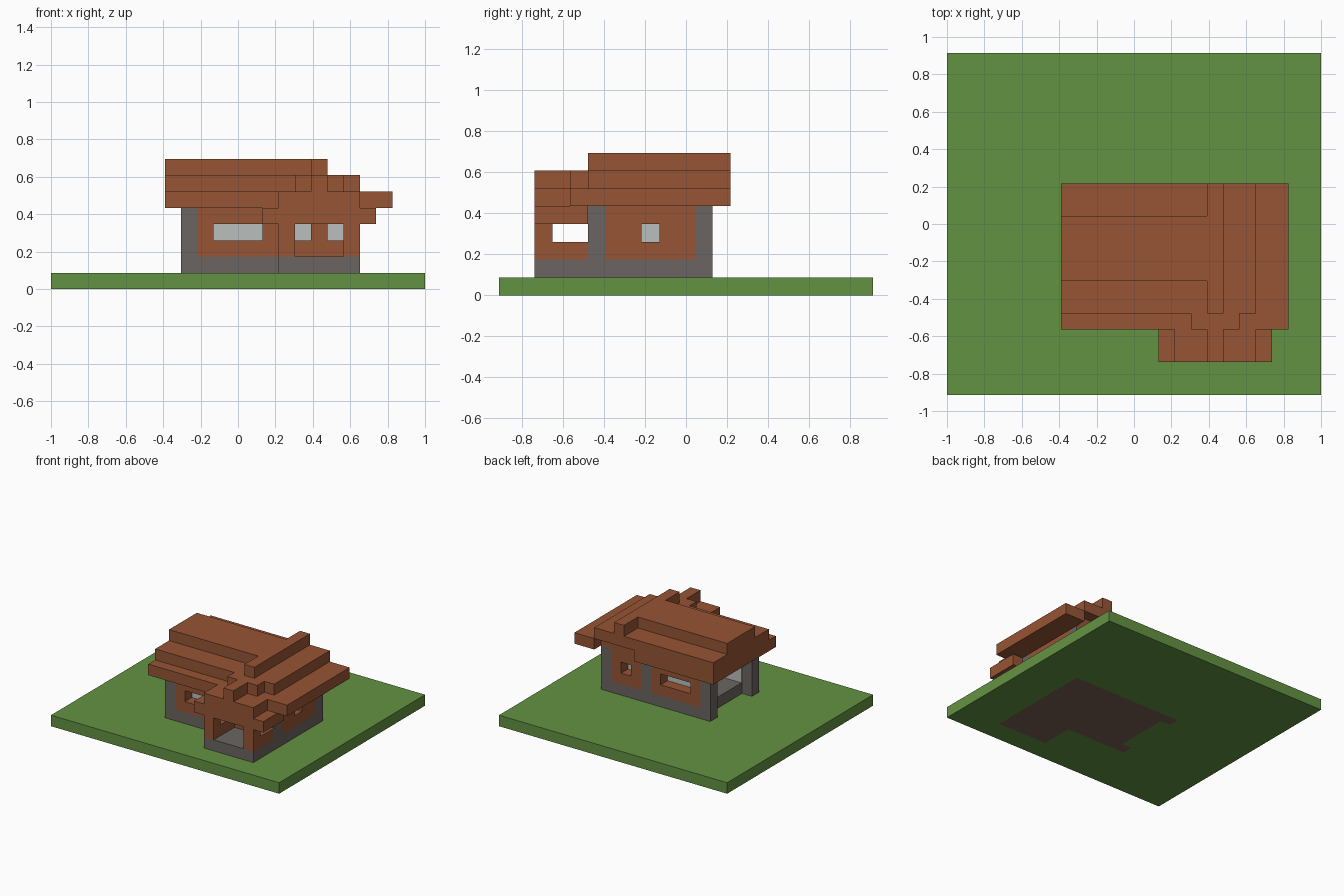
import bpy
import bmesh
from mathutils import Vector

if "Cube" in bpy.data.objects:
    bpy.data.objects.remove(bpy.data.objects["Cube"], do_unlink=True)

NX, NY = 23, 21      # plot size in cells
U = 2 / NX           # one cell


def material(name, color):
    m = bpy.data.materials.new(name)
    m.use_nodes = True
    m.diffuse_color = (*color, 1)
    m.node_tree.nodes["Principled BSDF"].inputs["Base Color"].default_value = (*color, 1)
    return m


GREEN = material("grass_green", (0.127, 0.287, 0.055))
BROWN = material("clay_brown", (0.305, 0.09, 0.035))
GREY = material("stone_grey", (0.147, 0.130, 0.122))
PALE = material("pale_pane", (0.49, 0.52, 0.515))
EARTH = material("earth_brown", (0.19, 0.115, 0.085))


def block(x0, x1, y0, y1, z0, z1):
    return {(x, y, z) for x in range(x0, x1) for y in range(y0, y1) for z in range(z0, z1)}


def place(p):
    return Vector(((p[0] - NX / 2) * U, (p[1] - NY / 2) * U, p[2] * U))


def build(name, cells, mat, solid):
    """Skin a set of cells, leaving out faces shared with other solid cells."""
    bm = bmesh.new()
    corners = {}

    def vert(p):
        if p not in corners:
            corners[p] = bm.verts.new(place(p))
        return corners[p]

    for c in sorted(cells):
        for axis in range(3):
            for side in (0, 1):
                n = list(c)
                n[axis] += 2 * side - 1
                if tuple(n) in solid:
                    continue
                a, b = (axis + 1) % 3, (axis + 2) % 3
                ring = []
                for da, db in ((0, 0), (1, 0), (1, 1), (0, 1)):
                    p = list(c)
                    p[axis] += side
                    p[a] += da
                    p[b] += db
                    ring.append(vert(tuple(p)))
                bm.faces.new(ring if side else ring[::-1])
    bmesh.ops.dissolve_limit(bm, angle_limit=0.01, verts=bm.verts, edges=bm.edges)
    bmesh.ops.triangulate(bm, faces=[f for f in bm.faces if len(f.verts) > 4])
    finish(name, bm, mat)


def finish(name, bm, mat):
    mesh = bpy.data.meshes.new(name)
    bm.to_mesh(mesh)
    bm.free()
    mesh.materials.append(mat)
    bpy.context.collection.objects.link(bpy.data.objects.new(name, mesh))


def plate(name, lo, hi, mat):
    bm = bmesh.new()
    bmesh.ops.create_cube(bm, size=1)
    a, b = place(lo), place(hi)
    for v in bm.verts:
        v.co = Vector([(a[i] + b[i]) / 2 + v.co[i] * (b[i] - a[i]) for i in range(3)])
    finish(name, bm, mat)


def footprint(z):
    """House, porch and the two projecting corner posts."""
    return (block(9, 19, 5, 12, z, z + 1) | block(14, 19, 2, 5, z, z + 1)
            | block(8, 9, 5, 6, z, z + 1) | block(8, 9, 11, 12, z, z + 1))


# Plot and floor
floor = footprint(0)
ground = block(0, NX, 0, NY, 0, 1) - floor

# Stone base and posts
base = footprint(1)
posts = set()
for x, y in ((8, 5), (8, 11), (18, 5), (18, 11), (14, 11)):
    posts |= block(x, x + 1, y, y + 1, 2, 5)

# House walls with window openings; the left end stays open
walls = block(9, 19, 5, 12, 2, 5) - block(9, 18, 6, 11, 2, 5) - posts
for x0, x1, y in ((10, 13, 5), (15, 16, 5), (17, 18, 5), (10, 13, 11), (16, 17, 11)):
    walls -= block(x0, x1, y, y + 1, 3, 4)
walls -= block(18, 19, 8, 9, 3, 4)
walls |= block(15, 19, 11, 12, 5, 6)

# Porch walls with a wide front opening and open sides
porch = block(14, 19, 2, 5, 2, 5) - block(15, 18, 3, 5, 2, 5)
porch -= block(15, 18, 2, 3, 2, 4)
porch -= block(14, 19, 3, 5, 3, 4)

# Stepped main roof
roof = block(7, 21, 4, 13, 5, 6) - block(15, 19, 12, 13, 5, 6) - walls
roof |= block(7, 19, 5, 13, 6, 7)
roof |= block(7, 17, 7, 11, 7, 8) | block(16, 17, 5, 13, 7, 8)

# Stepped porch roof
porch_roof = block(14, 19, 2, 4, 5, 6) | block(16, 17, 2, 4, 6, 7)
porch_roof |= block(15, 18, 4, 5, 6, 7)
for x in (13, 19):
    porch_roof |= block(x, x + 1, 2, 5, 4, 5)

parts = (("ground", ground, GREEN), ("floor", floor, EARTH), ("base", base, GREY),
         ("posts", posts, GREY), ("house_walls", walls, BROWN), ("porch_walls", porch, BROWN),
         ("main_roof", roof, BROWN), ("porch_roof", porch_roof, BROWN))
solid = set().union(*(cells for _, cells, _ in parts))
for name, cells, mat in parts:
    build(name, cells, mat, solid)

# Pale lining behind the windows
T = 0.1
plate("front_pane", (9, 6, 2), (18, 6 + T, 5), PALE)
plate("back_pane", (9, 11 - T, 2), (18, 11, 5), PALE)
plate("side_pane", (18 - T, 6 + T, 2), (18, 11 - T, 5), PALE)
